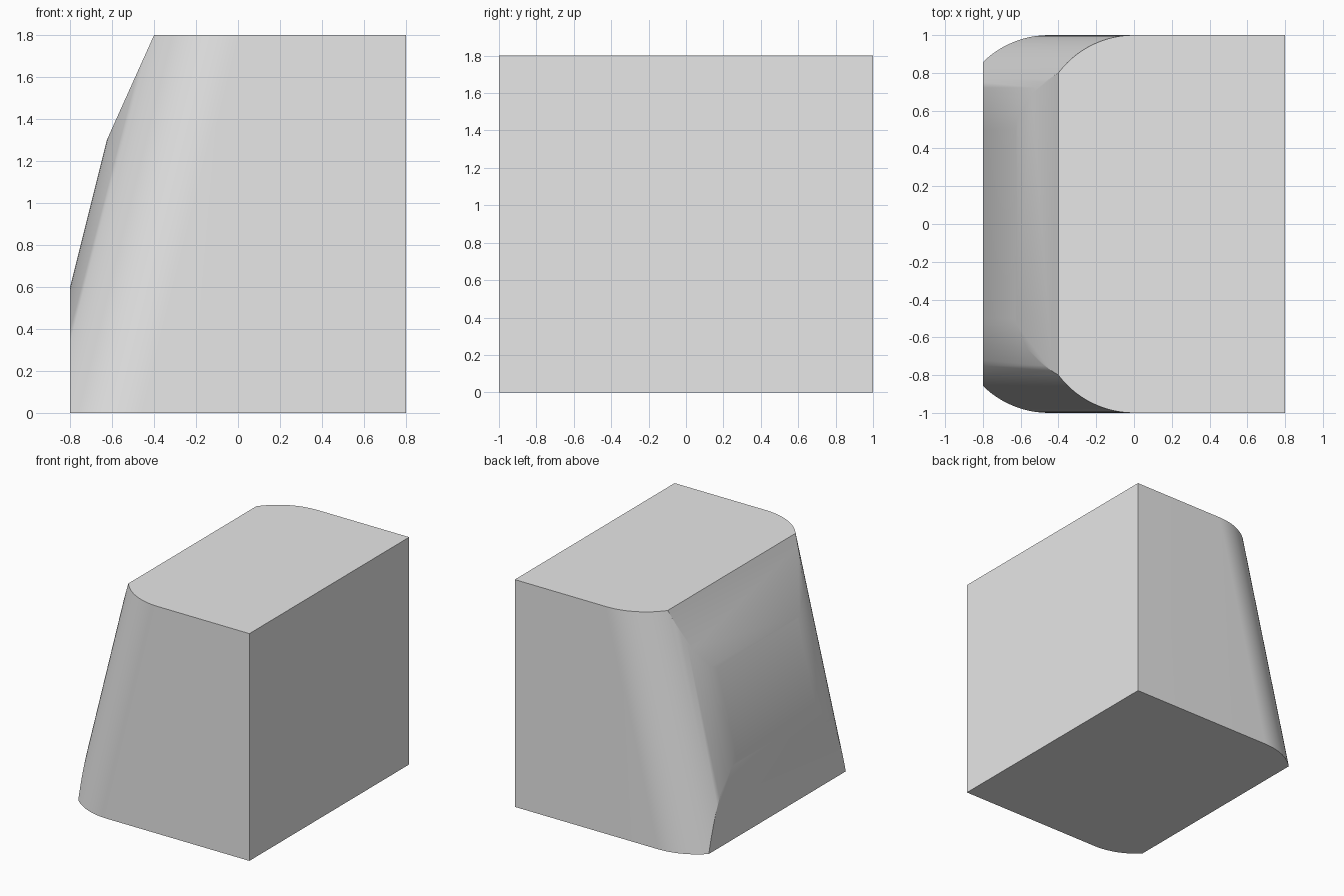
import bpy, bmesh, math
from mathutils import Matrix, Vector

if "Cube" in bpy.data.objects:
    bpy.data.objects.remove(bpy.data.objects["Cube"], do_unlink=True)

HEIGHT, RADIUS, STEPS = 1.8, 0.5, 24
LEAN = 0.25  # sideways drift of the rounded side per unit of height

grey = bpy.data.materials.new("plain grey")
grey.use_nodes = True
colour = (0.8, 0.8, 0.8, 1)
grey.diffuse_color = colour
grey.node_tree.nodes["Principled BSDF"].inputs["Base Color"].default_value = colour


def outline(bm, z):
    """Block outline at height z: square on +x, round corners on -x."""
    shift = -LEAN * (HEIGHT - z)
    points = [(0.8, -1), (0.8, 1)]
    for side in (1, -1):
        arc = []
        for i in range(STEPS + 1):
            a = math.pi / 2 * i / STEPS
            arc.append((shift - RADIUS * math.sin(a),
                        side * (1 - RADIUS + RADIUS * math.cos(a))))
        points += arc if side == 1 else arc[::-1]
    return [bm.verts.new((x, y, z)) for x, y in points]


def slice_off(bm, point, normal):
    """Cut away everything on the normal's side and cap the opening."""
    bmesh.ops.bisect_plane(bm, geom=bm.verts[:] + bm.edges[:] + bm.faces[:],
                           dist=1e-5, plane_co=point, plane_no=normal,
                           clear_outer=True)
    rim = [e for e in bm.edges if e.is_boundary]
    bmesh.ops.holes_fill(bm, edges=rim, sides=0)


# Leaning block with two rounded corners
bm = bmesh.new()
low, high = outline(bm, 0), outline(bm, HEIGHT)
bm.faces.new(low[::-1])
bm.faces.new(high)
for i in range(len(low)):
    j = (i + 1) % len(low)
    bm.faces.new((low[i], low[j], high[j], high[i]))

# Upright cut near the base and steeper cut near the top
slice_off(bm, Vector((-0.8, 0, 0)), Vector((-1, 0, 0)))
slice_off(bm, Vector((-0.4, 0, HEIGHT)), Vector((-1, 0, 0.45)).normalized())
bmesh.ops.remove_doubles(bm, verts=bm.verts[:], dist=1e-4)
bmesh.ops.recalc_face_normals(bm, faces=bm.faces[:])

mesh = bpy.data.meshes.new("rounded_block")
bm.to_mesh(mesh)
bm.free()
mesh.materials.append(grey)
block = bpy.data.objects.new("rounded_block", mesh)
bpy.context.collection.objects.link(block)

# Soft corners, crisp edges
bpy.ops.object.select_all(action='DESELECT')
block.select_set(True)
bpy.context.view_layer.objects.active = block
bpy.ops.object.shade_smooth_by_angle(angle=math.radians(30))
